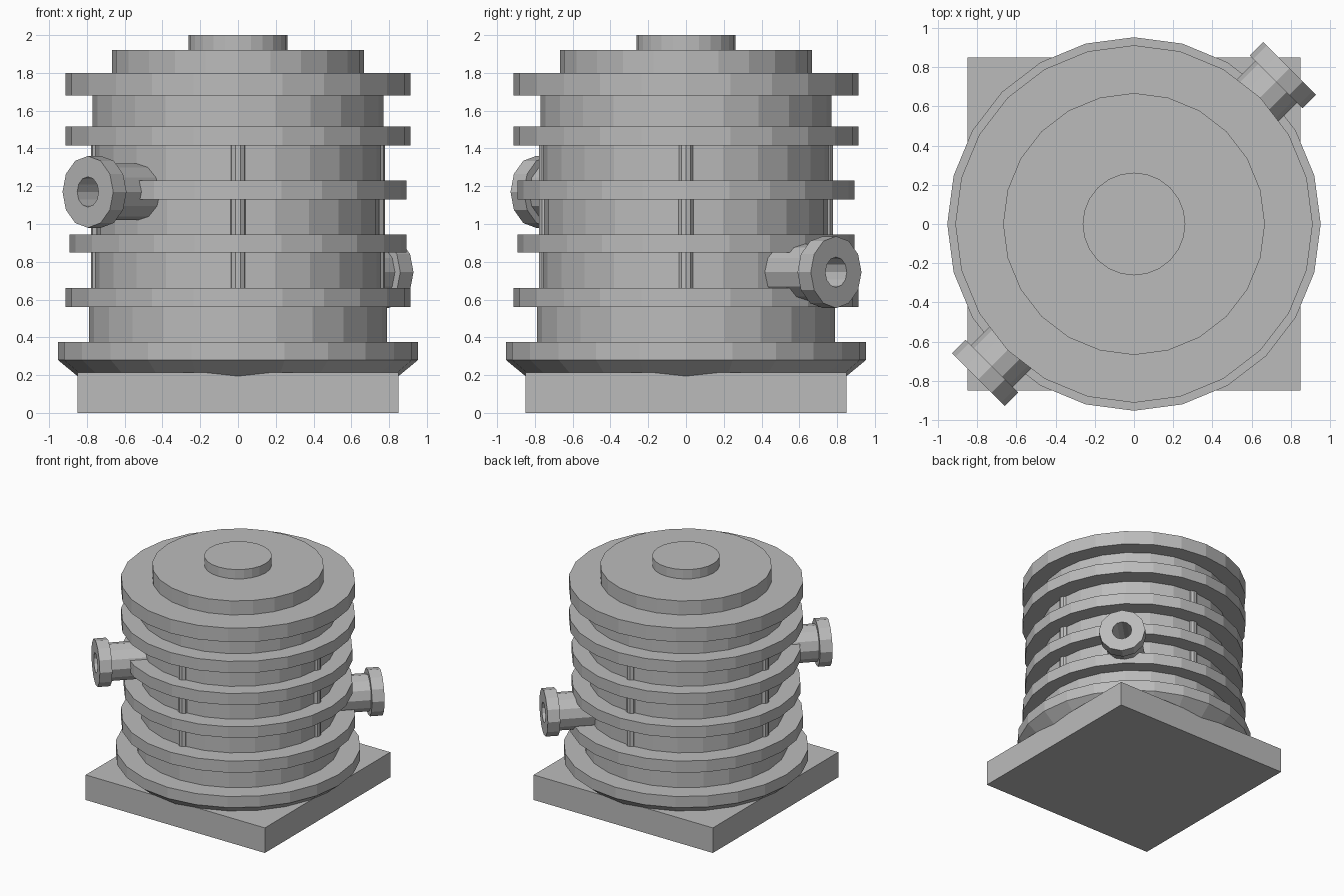
import bpy, bmesh, math
from mathutils import Matrix, Vector

if "Cube" in bpy.data.objects:
    bpy.data.objects.remove(bpy.data.objects["Cube"])

grey = bpy.data.materials.new("plain grey")
grey.diffuse_color = (0.5, 0.5, 0.5, 1)
grey.use_nodes = True
grey.node_tree.nodes["Principled BSDF"].inputs["Base Color"].default_value = grey.diffuse_color


def finish(name, bm, matrix=None):
    bmesh.ops.remove_doubles(bm, verts=bm.verts, dist=1e-5)
    bmesh.ops.recalc_face_normals(bm, faces=bm.faces)
    if matrix:
        bm.transform(matrix)
    mesh = bpy.data.meshes.new(name)
    bm.to_mesh(mesh)
    bm.free()
    mesh.materials.append(grey)
    obj = bpy.data.objects.new(name, mesh)
    bpy.context.collection.objects.link(obj)
    return obj


def lathe(name, profile, sides, matrix=None):
    """Revolve (radius, z) points around z; open ends are capped flat."""
    bm = bmesh.new()
    rings = []
    for r, z in profile:
        rings.append([bm.verts.new((r * math.cos(a), r * math.sin(a), z))
                      for a in (2 * math.pi * i / sides for i in range(sides))])
    for low, high in zip(rings, rings[1:]):
        for i in range(sides):
            j = (i + 1) % sides
            bm.faces.new((low[i], low[j], high[j], high[i]))
    bm.faces.new(rings[0])
    bm.faces.new(rings[-1])
    return finish(name, bm, matrix)


# Square base plate
bm = bmesh.new()
bmesh.ops.create_cube(bm, size=1, matrix=Matrix.Translation((0, 0, 0.1075))
                      @ Matrix.Diagonal((1.70, 1.70, 0.215, 1)))
finish("base_plate", bm)

# Foot flange with a tapered underside
lathe("foot_flange", [(0.79, 0.145), (0.953, 0.28), (0.953, 0.375), (0.79, 0.375)], 24)

# Ribbed casing and stepped lid: (radius, bottom, top) of each step
steps = [(0.79, 0.375, 0.56), (0.912, 0.56, 0.66), (0.76, 0.66, 0.85),
         (0.892, 0.85, 0.945), (0.753, 0.945, 1.13), (0.892, 1.13, 1.23),
         (0.76, 1.23, 1.415), (0.912, 1.415, 1.515), (0.77, 1.515, 1.68),
         (0.912, 1.68, 1.80), (0.668, 1.80, 1.92), (0.262, 1.92, 2.0)]
lathe("ribbed_casing", [p for r, a, b in steps for p in ((r, a), (r, b))], 24)

# Thin upright rods between the ribs
for k in range(4):
    a = k * math.pi / 2
    lathe("upright_rod", [(0.042, 0.62), (0.042, 1.45)], 10,
          Matrix.Translation((0.737 * math.cos(a), 0.737 * math.sin(a), 0)))

# Two flanged pipe ports with a bored hole, on opposite corners
port = [(0.15, 0.60), (0.15, 1.025), (0.19, 1.025), (0.19, 1.124),
        (0.08, 1.124), (0.08, 0.80)]
for angle, z in ((225, 1.17), (45, 0.745)):
    m = (Matrix.Translation((0, 0, z)) @ Matrix.Rotation(math.radians(angle), 4, 'Z')
         @ Matrix.Rotation(math.pi / 2, 4, 'Y'))
    lathe("pipe_port", port, 12, m)
